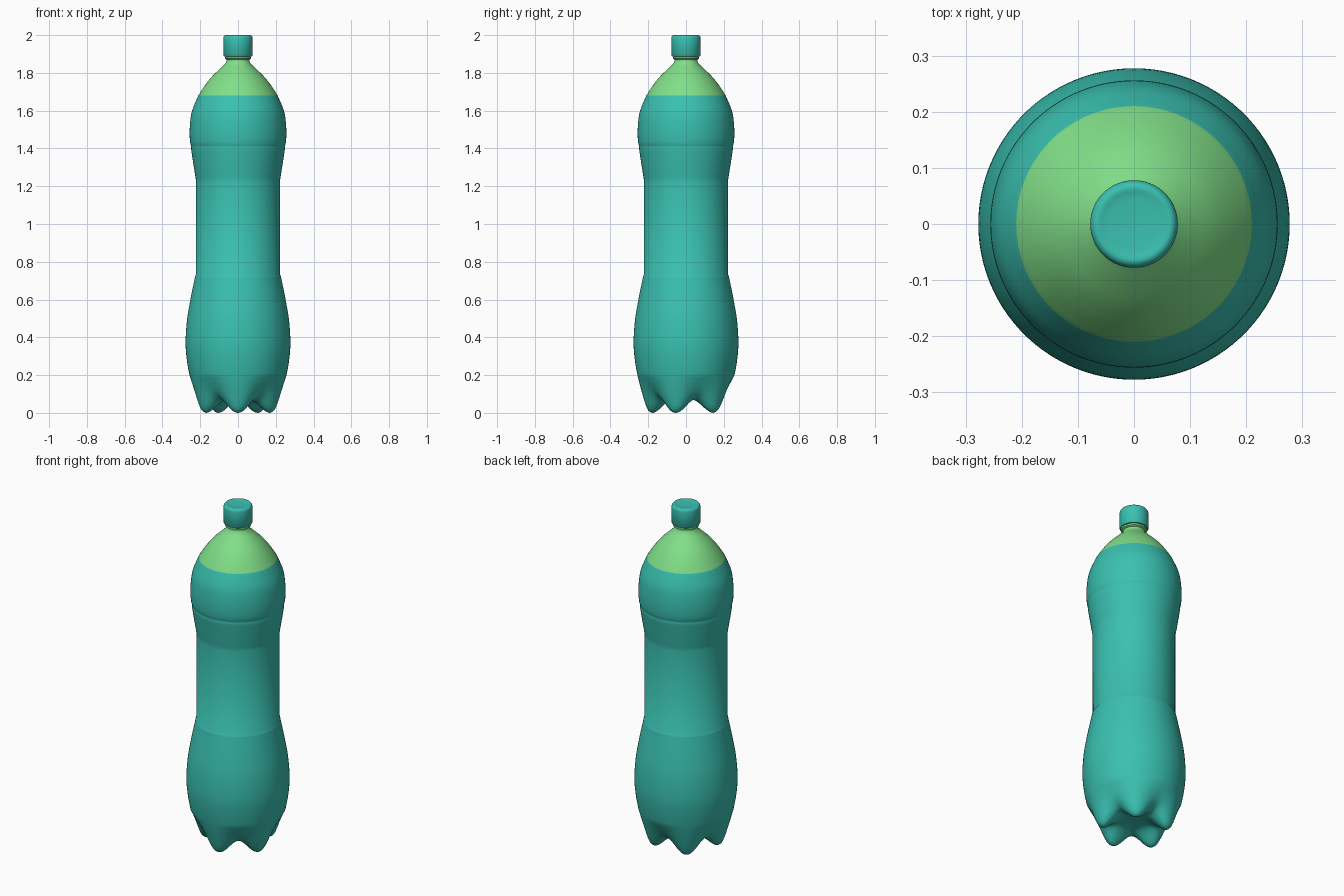
import bpy, bmesh, math
from mathutils import Vector

cube = bpy.data.objects.get("Cube")
if cube:
    bpy.data.objects.remove(cube, do_unlink=True)

SEGMENTS = 100
FEET = 5
LIQUID_LINE = 1.68


def material(name, rgb):
    m = bpy.data.materials.new(name)
    m.use_nodes = True
    m.diffuse_color = (*rgb, 1)
    bsdf = m.node_tree.nodes["Principled BSDF"]
    bsdf.inputs["Base Color"].default_value = (*rgb, 1)
    bsdf.inputs["Roughness"].default_value = 0.6
    return m


teal = material("teal", (0.042, 0.53, 0.44))
green = material("light green", (0.22, 0.74, 0.25))


def smooth_path(points, steps):
    """Catmull-Rom curve through the profile points."""
    p = [Vector(q) for q in points]
    p = [2 * p[0] - p[1]] + p + [2 * p[-1] - p[-2]]
    out = []
    for a, b, c, d in zip(p, p[1:], p[2:], p[3:]):
        for i in range(steps):
            t = i / steps
            out.append(b + 0.5 * t * (c - a + t * (2 * a - 5 * b + 4 * c - d
                                                  + t * (3 * (b - c) + d - a))))
    return out + [p[-2]]


def lathe(name, ridge, valley=None, mats=(teal,), rule=None):
    """Revolve a profile; a second profile is blended in between the feet."""
    valley = valley or ridge
    bm = bmesh.new()
    rings = []
    for f, v in zip(ridge, valley):
        if f[0] < 1e-5:
            rings.append([bm.verts.new((0, 0, f[1]))] * SEGMENTS)
            continue
        ring = []
        for i in range(SEGMENTS):
            a = math.tau * i / SEGMENTS
            w = 0.5 + 0.5 * math.cos(FEET * a)
            r, z = Vector(v).lerp(Vector(f), w)
            ring.append(bm.verts.new((r * math.sin(a), -r * math.cos(a), z)))
        rings.append(ring)
    for lo, hi in zip(rings, rings[1:]):
        for i in range(SEGMENTS):
            j = (i + 1) % SEGMENTS
            corners = list(dict.fromkeys((lo[i], lo[j], hi[j], hi[i])))
            face = bm.faces.new(corners)
            if rule:
                face.material_index = rule(face.calc_center_median())
    bmesh.ops.recalc_face_normals(bm, faces=bm.faces)
    mesh = bpy.data.meshes.new(name)
    bm.to_mesh(mesh)
    bm.free()
    for m in mats:
        mesh.materials.append(m)
    obj = bpy.data.objects.new(name, mesh)
    bpy.context.collection.objects.link(obj)
    bpy.ops.object.select_all(action='DESELECT')
    obj.select_set(True)
    bpy.context.view_layer.objects.active = obj
    bpy.ops.object.shade_smooth_by_angle(angle=math.radians(40))
    return obj


# Footed base: profile through a foot and profile through the gap between feet
foot = [(0, .075), (.05, .073), (.09, .062), (.125, .035), (.15, .012), (.177, .0),
        (.2, .014), (.216, .05), (.231, .1), (.245, .15), (.257, .2)]
gap = [(0, .075), (.05, .073), (.085, .071), (.11, .069), (.135, .068), (.158, .072),
       (.178, .084), (.198, .102), (.217, .128), (.237, .162), (.257, .2)]

# Bulging lower body, straight label waist, shoulder with a shallow groove
lower = [(.257, .2), (.268, .26), (.276, .33), (.277, .4), (.269, .5), (.252, .6),
         (.234, .69), (.227, .725)]
waist = [(.223, .73), (.223, 1.225)]
shoulder = [(.223, 1.235), (.232, 1.29), (.243, 1.36), (.248, 1.395), (.248, 1.41),
            (.253, 1.43), (.256, 1.47), (.254, 1.53), (.243, 1.6), (.21, LIQUID_LINE)]
# Tapering top and neck ring
taper = [(.21, LIQUID_LINE), (.178, 1.73), (.143, 1.775), (.103, 1.815), (.074, 1.842),
         (.061, 1.86), (.06, 1.87)]
neck_ring = [(.07, 1.875), (.07, 1.885), (.058, 1.887), (.058, 1.9)]

body = (smooth_path(lower, 4) + waist + smooth_path(shoulder, 4)
        + smooth_path(taper, 4)[1:] + neck_ring)
lathe("bottle", smooth_path(foot, 3)[:-1] + body, smooth_path(gap, 3)[:-1] + body,
      (teal, green), lambda c: int(c.z > LIQUID_LINE))

# Screw cap with rounded rims and a slightly dished top
cap = [(0, 1.89), (.066, 1.89), (.073, 1.887), (.078, 1.893), (.078, 1.982),
       (.076, 1.991), (.071, 1.998), (.064, 2.0), (.058, 1.998), (.045, 1.996), (0, 1.996)]
lathe("screw_cap", cap)
